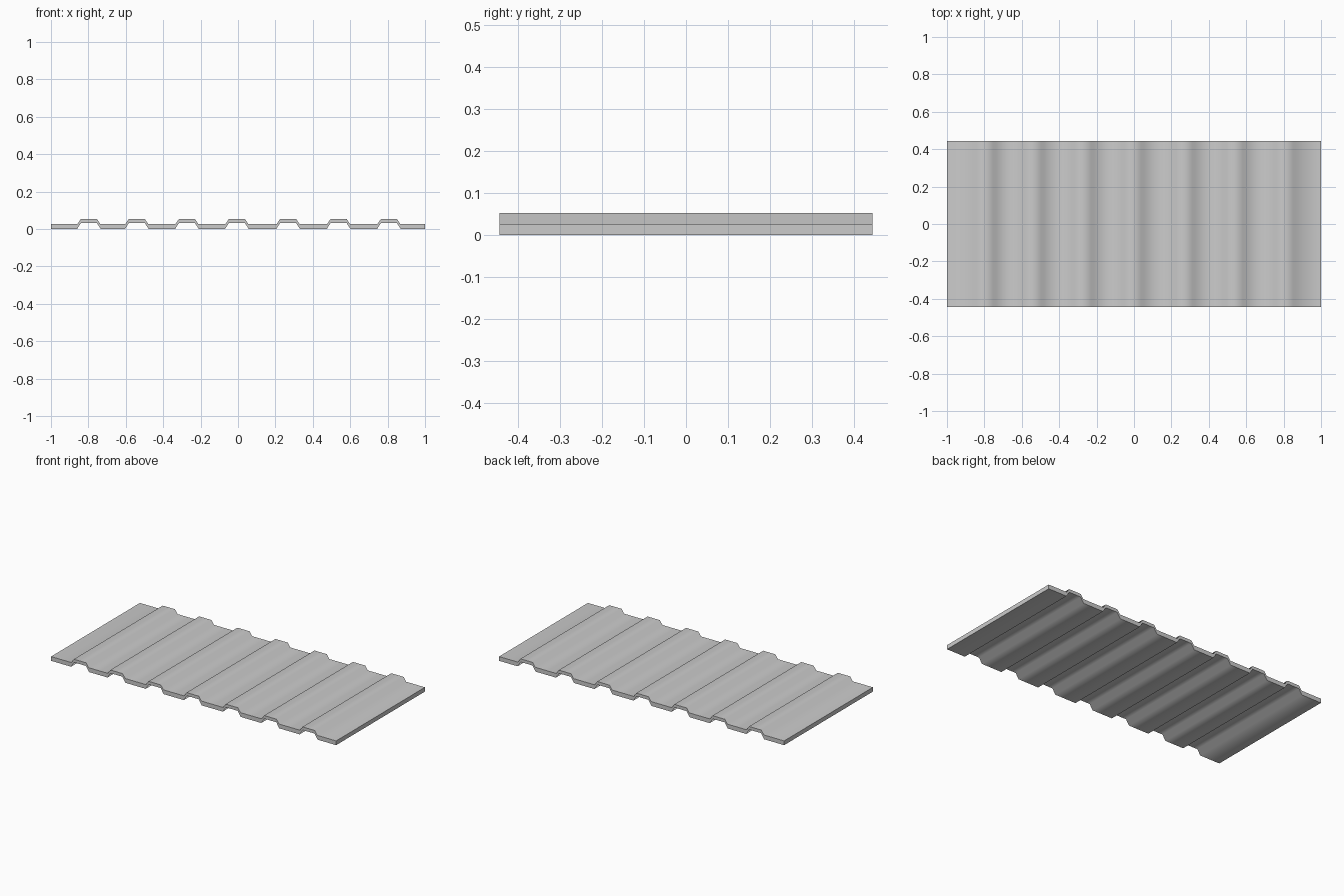
import bpy, bmesh, math

if "Cube" in bpy.data.objects:
    bpy.data.objects.remove(bpy.data.objects["Cube"])

HALF_DEPTH = 0.445
T, RIB_TOP, RIB_UNDER = 0.027, 0.053, 0.033
RIBS = [-0.797, -0.541, -0.273, -0.006, 0.268, 0.538, 0.807]


def ribbed_line(base, crest, foot, half_top):
    """Trapezoid-ribbed line running from left to right."""
    pts = [(-1, base)]
    for c in RIBS:
        pts += [(c - foot, base), (c - half_top, crest),
                (c + half_top, crest), (c + foot, base)]
    return pts + [(1, base)]


upper = ribbed_line(T, RIB_TOP, 0.061, 0.043)
lower = ribbed_line(0, RIB_UNDER, 0.063, 0.042)

# Ribbed sheet: cross-section strip extruded along y
bm = bmesh.new()
up = [bm.verts.new((x, -HALF_DEPTH, z)) for x, z in upper]
lo = [bm.verts.new((x, -HALF_DEPTH, z)) for x, z in lower]
section = [bm.faces.new((lo[i], lo[i + 1], up[i + 1], up[i]))
           for i in range(len(up) - 1)]
ext = bmesh.ops.extrude_face_region(bm, geom=section, use_keep_orig=True)
moved = [g for g in ext["geom"] if isinstance(g, bmesh.types.BMVert)]
bmesh.ops.translate(bm, verts=moved, vec=(0, 2 * HALF_DEPTH, 0))
bmesh.ops.recalc_face_normals(bm, faces=bm.faces)

mesh = bpy.data.meshes.new("corrugated_sheet")
bm.to_mesh(mesh)
bm.free()
sheet = bpy.data.objects.new("corrugated_sheet", mesh)
bpy.context.collection.objects.link(sheet)

# Soft shading across the ribs, sharp cut ends
bpy.context.view_layer.objects.active = sheet
sheet.select_set(True)
bpy.ops.object.shade_smooth_by_angle(angle=math.radians(75))
